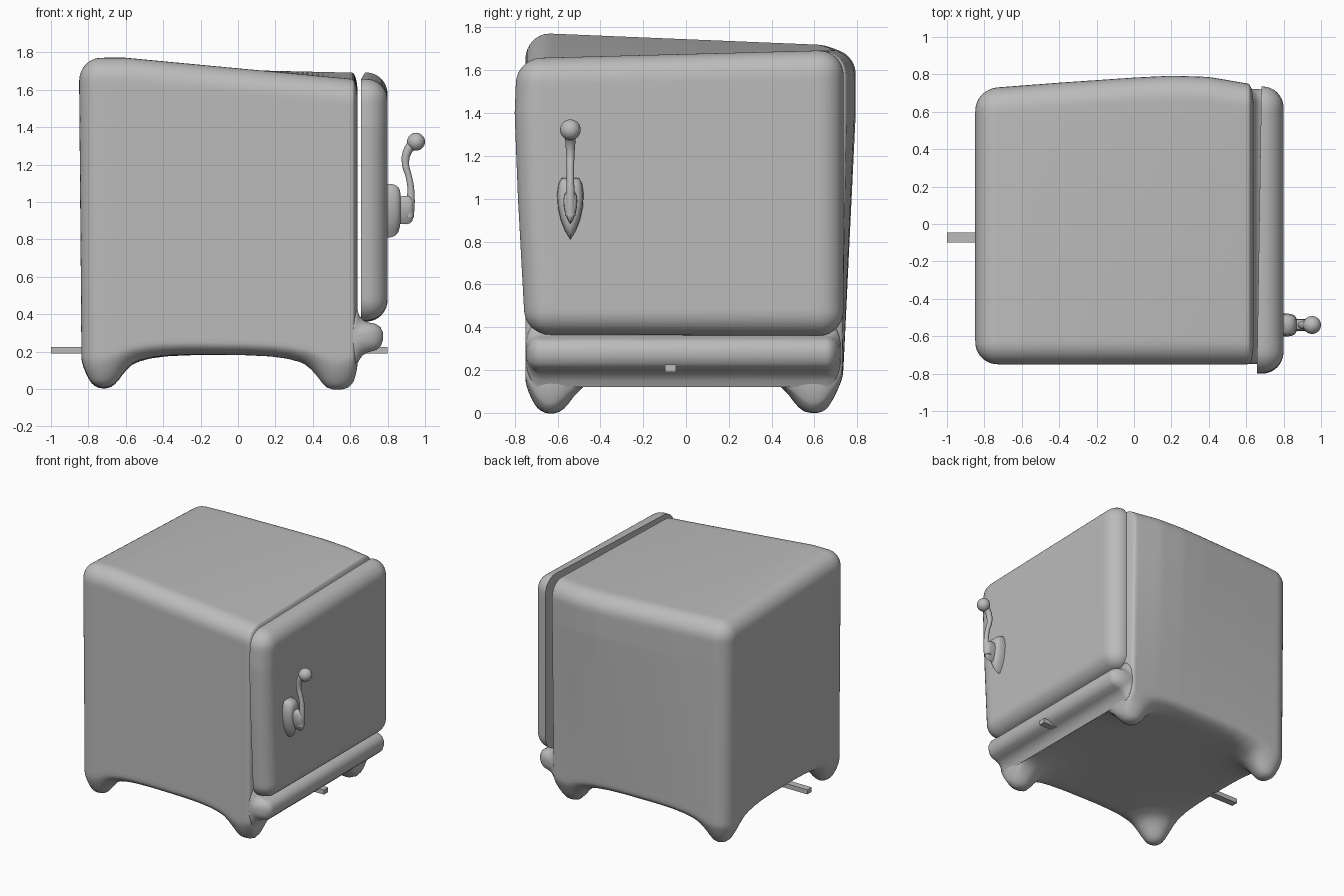
import bpy, bmesh, math
from mathutils import Vector

if "Cube" in bpy.data.objects:
    bpy.data.objects.remove(bpy.data.objects["Cube"])

grey = bpy.data.materials.new("plain_grey")
grey.diffuse_color = (0.5, 0.5, 0.5, 1)
grey.use_nodes = True
grey.node_tree.nodes["Principled BSDF"].inputs["Base Color"].default_value = grey.diffuse_color


def finish(obj, angle=45):
    obj.data.materials.clear()
    obj.data.materials.append(grey)
    bpy.ops.object.select_all(action='DESELECT')
    obj.select_set(True)
    bpy.context.view_layer.objects.active = obj
    bpy.ops.object.shade_smooth_by_angle(angle=math.radians(angle))
    return obj


def from_bmesh(name, bm, angle=45):
    bmesh.ops.recalc_face_normals(bm, faces=bm.faces)
    me = bpy.data.meshes.new(name)
    bm.to_mesh(me)
    bm.free()
    obj = bpy.data.objects.new(name, me)
    bpy.context.collection.objects.link(obj)
    return finish(obj, angle)


def lerp(a, b, t):
    return a + (b - a) * t


def ramp(points, t):
    """Smooth interpolation through sorted (position, value) pairs."""
    if t <= points[0][0]:
        return points[0][1]
    for (a, va), (b, vb) in zip(points, points[1:]):
        if t <= b:
            return lerp(va, vb, (t - a) / (b - a))
    return points[-1][1]


def rounded_box(lo, hi, r, cuts, warp):
    """Dense box with rounded edges, each vertex then passed through warp."""
    lo, hi = Vector(lo), Vector(hi)
    bm = bmesh.new()
    bmesh.ops.create_cube(bm, size=1)
    bmesh.ops.subdivide_edges(bm, edges=bm.edges[:], cuts=cuts, use_grid_fill=True)
    for v in bm.verts:
        p = Vector([lerp(lo[i], hi[i], v.co[i] + 0.5) for i in range(3)])
        q = Vector([min(max(p[i], lo[i] + r), hi[i] - r) for i in range(3)])
        d = p - q
        v.co = warp(q + d.normalized() * r if d.length > 1e-6 else p)
    return bm


def loft(rings):
    """Skin a list of closed rings and cap both ends."""
    bm = bmesh.new()
    rows = [[bm.verts.new(p) for p in ring] for ring in rings]
    for a, b in zip(rows, rows[1:]):
        n = len(a)
        for i in range(n):
            bm.faces.new((a[i], a[(i + 1) % n], b[(i + 1) % n], b[i]))
    bm.faces.new(rows[0])
    bm.faces.new(rows[-1])
    return bm


# Cabinet: lopsided rounded box with four feet drawn out of the underside
FEET = [(x, y) for x in (-0.74, 0.53) for y in (-0.63, 0.61)]
FOOT = [(0, 0.18), (0.03, 0.178), (0.06, 0.168), (0.09, 0.135), (0.12, 0.095),
        (0.16, 0.055), (0.20, 0.035), (0.27, 0.017), (0.36, 0.006), (0.5, 0)]
BACK = [(-0.8, 0), (-0.4, 0.45), (0, 0.85), (0.2, 1), (0.4, 0.9), (0.64, 0.3)]


def warp_cabinet(p):
    x, y, z = p
    # tighter rounding at the door opening and along the bottom
    if x > 0.52:
        x = 0.61 + (x - 0.52) * 0.25
        if p.x < 0.521:
            x = 0.61
    elif x > 0.2:
        x = 0.2 + (x - 0.2) * 0.41 / 0.32
    if z < 0.30:
        z = 0.18 + (z - 0.18) * 0.55
    elif z < 0.6:
        z = lerp(0.246, 0.6, (z - 0.30) / 0.3)
    drop = max(ramp(FOOT, math.hypot(x - fx, y - fy)) for fx, fy in FEET)
    h = min(max(z / 1.7, 0), 1)
    u = min(max((x + 0.6) / 1.24, 0), 1)
    w = (y + 0.6) / 1.2
    top = lerp(1.77 - 0.05 * w, 1.655 + 0.035 * w, u)
    z2 = z + (top - 1.7) * h - drop * max(0, 1 - (z - 0.18) / 0.5) ** 2
    k = (y + 0.74) / 1.48
    y2 = lerp(-0.75, 0.725 + 0.068 * ramp(BACK, x) * min(1, z / 1.4), k)
    x2 = x + 0.015 * (1 - h) * (0.64 - x) / 1.49
    return Vector((x2, y2, z2))


from_bmesh("cabinet", rounded_box((-0.85, -0.74, 0.18), (0.64, 0.74, 1.7), 0.12, 65,
                                  warp_cabinet), 75)

# Ledge below the door, flowing into the cabinet face
LEDGE = [(0.58, 0.45), (0.637, 0.43), (0.647, 0.395), (0.67, 0.368), (0.70, 0.355),
         (0.735, 0.348), (0.762, 0.33), (0.776, 0.30), (0.776, 0.265), (0.765, 0.232),
         (0.742, 0.21), (0.70, 0.197), (0.668, 0.182), (0.645, 0.15), (0.632, 0.12),
         (0.58, 0.16)]
rings = []
for side in (-1, 1):
    steps = [i / 8 for i in range(9)]
    for t in (steps if side < 0 else steps[::-1]):
        a = t * math.pi / 2
        s = 0.15 + 0.85 * math.sin(a)
        y = -0.013 + side * (0.665 + 0.07 * math.cos(a))
        rings.append([(lerp(0.62, px, s), y, lerp(0.28, pz, s)) for px, pz in LEDGE])
from_bmesh("door_ledge", loft(rings), 60)


# Door: slightly skewed slab, rounded at the front and flat behind
def warp_door(p):
    x, y, z = p
    v = (z - 0.36) / 1.32
    u = (y + 0.76) / 1.52
    left = ramp([(0, -0.75), (0.5, -0.785), (0.8, -0.8), (1, -0.79)], v)
    y2 = lerp(left, 0.735, u)
    z2 = lerp(lerp(0.365, 0.36, u), lerp(1.655, 1.695, u), v)
    back = 0.657 + 0.024 * u
    return Vector((max(x, back), y2, z2))


from_bmesh("door", rounded_box((0.52, -0.76, 0.36), (0.80, 0.76, 1.68), 0.115, 50,
                               warp_door), 50)

# Handle plate: teardrop with a domed front
OUT = [(0, 0.81), (0.025, 0.85), (0.045, 0.90), (0.058, 0.96), (0.062, 1.02),
       (0.055, 1.07), (0.04, 1.097)]
HY = -0.54
outline = OUT + [(-y, z) for y, z in OUT[:0:-1]]
from_bmesh("handle_plate", loft(
    [[(x, HY + y * s, lerp(0.985, z, s)) for y, z in outline]
     for x, s in ((0.78, 1), (0.815, 1), (0.84, 0.95), (0.858, 0.83),
                  (0.867, 0.65), (0.87, 0.3))]), 60)

# Handle hub: smaller teardrop the lever grows out of
from_bmesh("handle_hub", loft(
    [[(x, HY + y * s, 0.96 + (z - 0.96) * s) for y, z in outline]
     for x, s in ((0.85, 0.5), (0.90, 0.53), (0.92, 0.5), (0.933, 0.4), (0.938, 0.2))]), 60)

# Lever: S-curved tapered rod
PATH = [(0.915, 0.92, 1.2), (0.922, 1.0, 1.1), (0.924, 1.07, 0.85), (0.912, 1.14, 0.8),
        (0.896, 1.20, 0.9), (0.902, 1.26, 1.1), (0.935, 1.315, 1.3)]
cu = bpy.data.curves.new("handle_lever", 'CURVE')
cu.dimensions = '3D'
cu.bevel_depth = 0.021
cu.bevel_resolution = 4
cu.use_fill_caps = True
sp = cu.splines.new('BEZIER')
sp.bezier_points.add(len(PATH) - 1)
for bp, (x, z, r) in zip(sp.bezier_points, PATH):
    bp.co = (x, HY, z)
    bp.radius = r
    bp.handle_left_type = bp.handle_right_type = 'AUTO'
lever = bpy.data.objects.new("handle_lever", cu)
bpy.context.collection.objects.link(lever)
bpy.ops.object.select_all(action='DESELECT')
lever.select_set(True)
bpy.context.view_layer.objects.active = lever
bpy.ops.object.convert(target='MESH')
finish(bpy.context.view_layer.objects.active, 60)

# Knob at the end of the lever
bpy.ops.mesh.primitive_uv_sphere_add(segments=24, ring_count=14, radius=0.048,
                                     location=(0.952, HY, 1.322))
knob = bpy.context.object
knob.name = "handle_knob"
finish(knob)

# Thin bar running through the base
bpy.ops.mesh.primitive_cube_add(size=1, location=(-0.1, -0.072, 0.208))
bar = bpy.context.object
bar.name = "base_bar"
bar.scale = (1.8, 0.052, 0.035)
finish(bar, 30)
